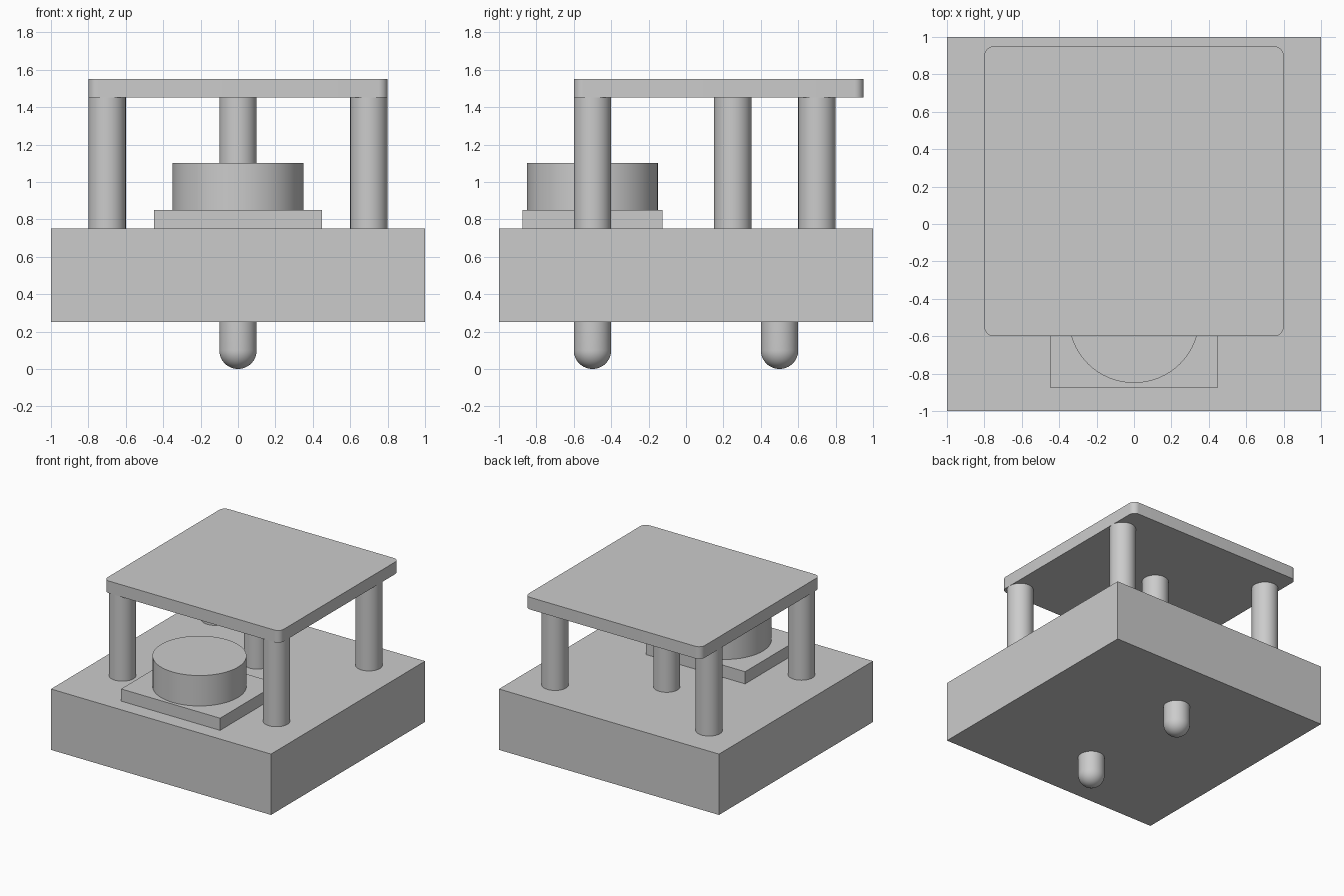
import bpy
import bmesh
import math
from mathutils import Vector

cube = bpy.data.objects.get("Cube")
if cube:
    bpy.data.objects.remove(cube, do_unlink=True)

grey = bpy.data.materials.new("light_grey")
grey.use_nodes = True
COLOUR = (0.6, 0.6, 0.6, 1)
grey.diffuse_color = COLOUR
grey.node_tree.nodes["Principled BSDF"].inputs["Base Color"].default_value = COLOUR


def finish(name, bm, location, smooth=False):
    """Turn a bmesh into a named, coloured object."""
    bmesh.ops.recalc_face_normals(bm, faces=bm.faces[:])
    mesh = bpy.data.meshes.new(name)
    bm.to_mesh(mesh)
    bm.free()
    mesh.materials.append(grey)
    obj = bpy.data.objects.new(name, mesh)
    obj.location = location
    bpy.context.collection.objects.link(obj)
    if smooth:
        bpy.ops.object.select_all(action="DESELECT")
        obj.select_set(True)
        bpy.context.view_layer.objects.active = obj
        bpy.ops.object.shade_smooth_by_angle(angle=math.radians(30))
    return obj


def box(name, size, location, corner=0):
    """Box resting on its location, with optional rounded upright corners."""
    bm = bmesh.new()
    bmesh.ops.create_cube(bm, size=1)
    for v in bm.verts:
        v.co = Vector((v.co.x * size[0], v.co.y * size[1], (v.co.z + 0.5) * size[2]))
    if corner:
        upright = [e for e in bm.edges
                   if abs(e.verts[0].co.z - e.verts[1].co.z) > size[2] / 2]
        bmesh.ops.bevel(bm, geom=upright, offset=corner, segments=8,
                        profile=0.5, affect="EDGES")
    return finish(name, bm, location, smooth=corner > 0)


def cylinder(name, radius, height, location, round_bottom=False):
    """Upright cylinder resting on its location, with an optional domed bottom."""
    bm = bmesh.new()
    profile = [(radius, 0)]
    if round_bottom:
        steps = 12
        angles = [i * math.pi / 2 / steps for i in range(1, steps + 1)]
        profile = [(radius * math.sin(a), radius - radius * math.cos(a)) for a in angles]
    profile.append((radius, height))
    segments = 64
    rings = []
    for r, z in profile:
        rings.append([bm.verts.new((r * math.cos(t), r * math.sin(t), z))
                      for t in (2 * math.pi * i / segments for i in range(segments))])
    for low, high in zip(rings, rings[1:]):
        for i in range(segments):
            j = (i + 1) % segments
            bm.faces.new((low[i], low[j], high[j], high[i]))
    bm.faces.new(rings[-1])
    if round_bottom:
        tip = bm.verts.new((0, 0, 0))
        for i in range(segments):
            bm.faces.new((tip, rings[0][(i + 1) % segments], rings[0][i]))
    else:
        bm.faces.new(rings[0][::-1])
    return finish(name, bm, location, smooth=True)


# Main block
box("base_block", (2, 2, 0.5), (0, 0, 0.25))

# Domed pegs under the block
for label, y in (("front", -0.5), ("back", 0.5)):
    cylinder(label + "_peg", 0.1, 0.25, (0, y, 0), round_bottom=True)

# Drum on its mounting plate
box("drum_plate", (0.9, 0.75, 0.1), (0, -0.5, 0.75))
cylinder("drum", 0.35, 0.25, (0, -0.5, 0.85))

# Posts carrying the roof
for side, x in (("right", -0.7), ("left", 0.7)):
    for end, y in (("front", -0.5), ("back", 0.7)):
        cylinder(f"{end}_{side}_post", 0.1, 0.7, (x, y, 0.75))
cylinder("middle_post", 0.1, 0.7, (0, 0.25, 0.75))

# Roof panel with rounded corners
box("roof_panel", (1.6, 1.55, 0.1), (0, 0.175, 1.45), corner=0.05)
